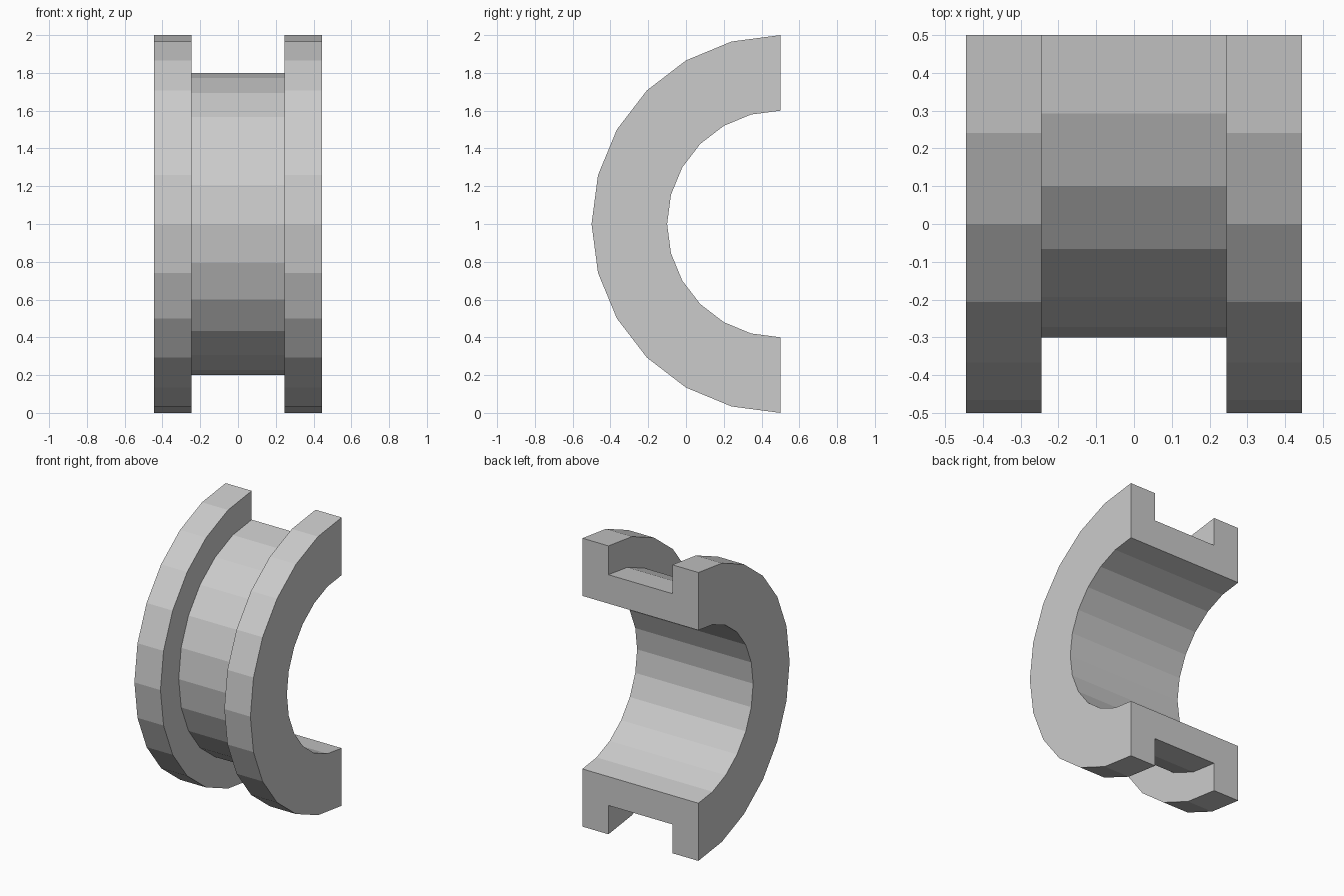
import bpy, bmesh
from math import sin, cos, pi

if "Cube" in bpy.data.objects:
    bpy.data.objects.remove(bpy.data.objects["Cube"])

SEGMENTS = 12              # flat facets over the half turn
AXIS_Y, AXIS_Z = 0.5, 1.0  # axis of the half ring, parallel to x

# Channel cross-section as (x, radius): bore, two flanges and the groove between
half = [(0.445, 0.6), (0.445, 1.0), (0.245, 1.0), (0.245, 0.8)]
profile = half + [(-x, r) for x, r in reversed(half)]

bm = bmesh.new()

# Rings of the cross-section swept from top to bottom around the front
rings = []
for i in range(SEGMENTS + 1):
    a = pi * i / SEGMENTS
    rings.append([bm.verts.new((x, AXIS_Y - r * sin(a), AXIS_Z + r * cos(a)))
                  for x, r in profile])

# Skin between neighbouring rings
n = len(profile)
for r0, r1 in zip(rings, rings[1:]):
    for j in range(n):
        k = (j + 1) % n
        bm.faces.new((r0[j], r0[k], r1[k], r1[j]))

# Flat cut ends at the back
bm.faces.new(rings[0])
bm.faces.new(list(reversed(rings[-1])))
bmesh.ops.recalc_face_normals(bm, faces=bm.faces)

mesh = bpy.data.meshes.new("half_bushing")
bm.to_mesh(mesh)
bm.free()
bpy.context.collection.objects.link(bpy.data.objects.new("half_bushing", mesh))
